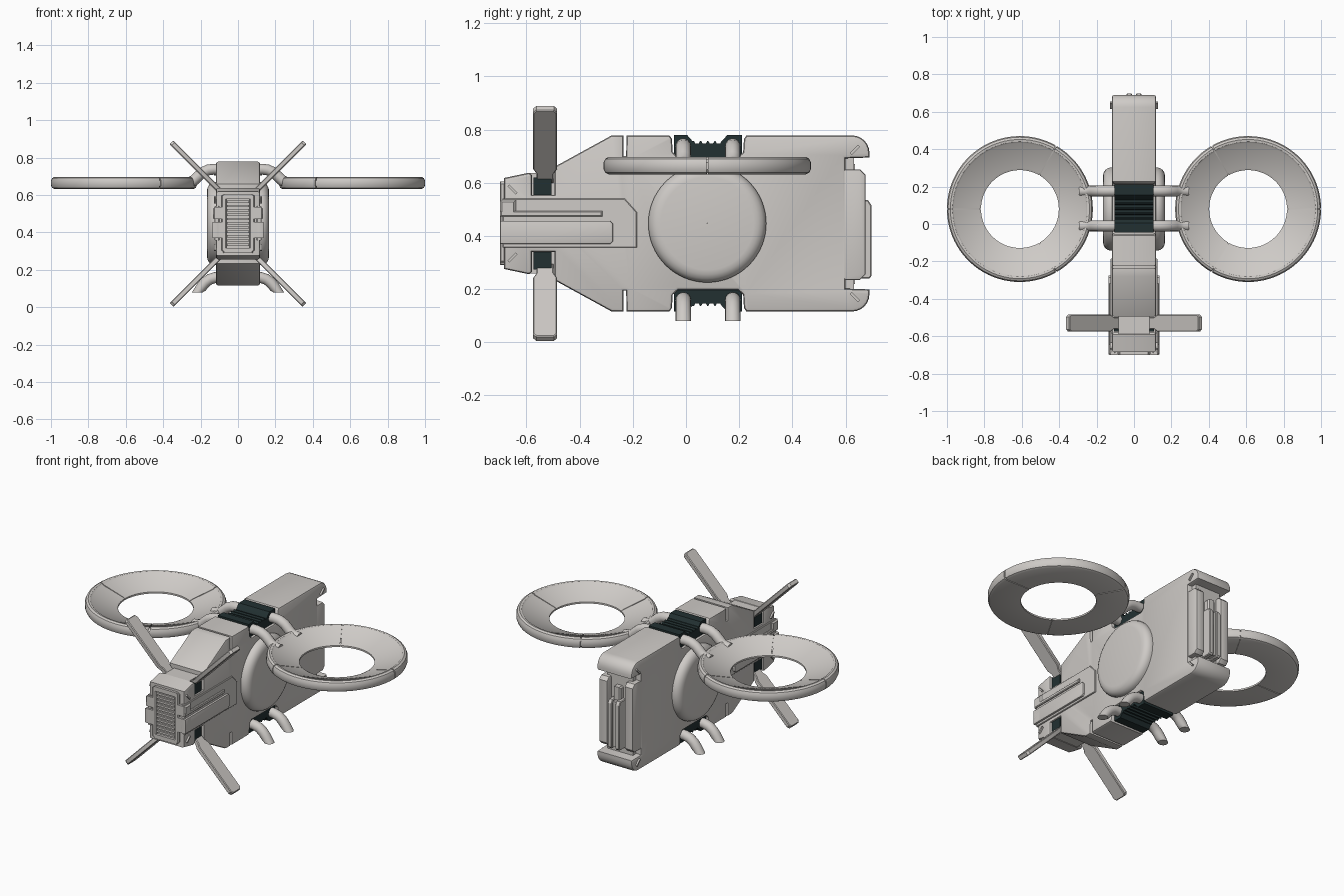
import bpy, bmesh, math
from mathutils import Matrix, Vector

if "Cube" in bpy.data.objects:
    bpy.data.objects.remove(bpy.data.objects["Cube"])

MID = 0.447          # height of the body's horizontal symmetry line


def material(name, rgb):
    m = bpy.data.materials.new(name)
    m.diffuse_color = (*rgb, 1)
    m.use_nodes = True
    m.node_tree.nodes["Principled BSDF"].inputs["Base Color"].default_value = m.diffuse_color
    return m


GREY = material("light_grey", (0.62, 0.595, 0.57))
DARK = material("dark_teal", (0.016, 0.03, 0.031))


def finish(name, bm, mat, mirror=False):
    bmesh.ops.recalc_face_normals(bm, faces=bm.faces)
    me = bpy.data.meshes.new(name)
    bm.to_mesh(me)
    bm.free()
    me.materials.append(mat)
    me.polygons.foreach_set("use_smooth", [True] * len(me.polygons))
    me.set_sharp_from_angle(angle=math.radians(32))
    ob = bpy.data.objects.new(name, me)
    bpy.context.collection.objects.link(ob)
    if mirror:
        ob.modifiers.new("mirror", 'MIRROR')
    return ob


def prism(name, pts, x0, x1, mat=GREY, bevel=0.0, mirror=False, mtx=None, seg=2):
    """Extrude a (y, z) outline from x0 to x1; bevel only the rims."""
    bm = bmesh.new()
    a = [bm.verts.new((x0, y, z)) for y, z in pts]
    b = [bm.verts.new((x1, y, z)) for y, z in pts]
    caps = [bm.faces.new(a), bm.faces.new(b[::-1])]
    n = len(pts)
    for i in range(n):
        j = (i + 1) % n
        bm.faces.new((a[i], b[i], b[j], a[j]))
    bmesh.ops.recalc_face_normals(bm, faces=bm.faces)
    if bevel:
        edges = list({e for f in caps for e in f.edges})
        bmesh.ops.bevel(bm, geom=edges, offset=bevel, segments=seg, profile=0.5,
                        affect='EDGES', clamp_overlap=False)
    if mtx:
        bm.transform(mtx)
    return finish(name, bm, mat, mirror)


def box(name, x0, x1, y0, y1, z0, z1, mat=GREY, bevel=0.0, mirror=False):
    return prism(name, [(y0, z0), (y1, z0), (y1, z1), (y0, z1)], x0, x1, mat, bevel, mirror, seg=1)


def lathe(name, prof, a0, a1, steps, mtx, closed=False):
    """Revolve a closed (r, z) profile about z, with end caps unless closed."""
    bm = bmesh.new()
    rows = []
    for k in range(steps if closed else steps + 1):
        t = a0 + (a1 - a0) * k / steps
        rows.append([bm.verts.new((r * math.cos(t), r * math.sin(t), z)) for r, z in prof])
    n = len(prof)
    for k in range(steps):
        p, q = rows[k], rows[(k + 1) % len(rows)]
        for i in range(n):
            j = (i + 1) % n
            bm.faces.new((p[i], q[i], q[j], p[j]))
    if not closed:
        bm.faces.new(rows[0])
        bm.faces.new(rows[-1][::-1])
    bm.transform(mtx)
    return finish(name, bm, GREY, True)


def tube(name, path, y, r, flat_end=False, n=16):
    """Sweep a circle along an (x, z) path at a fixed y."""
    bm = bmesh.new()
    rows = []
    for i, p in enumerate(path):
        q0, q1 = path[max(i - 1, 0)], path[min(i + 1, len(path) - 1)]
        t = Vector((q1[0] - q0[0], 0, q1[1] - q0[1])).normalized()
        nrm = Vector((-t.z, 0, t.x))
        if flat_end and i == len(path) - 1:
            nrm = Vector((1, 0, 0))
        rows.append([bm.verts.new(Vector((p[0], y, p[1])) + nrm * r * math.cos(a)
                                  + Vector((0, r * math.sin(a), 0)))
                     for a in (2 * math.pi * k / n for k in range(n))])
    for p, q in zip(rows, rows[1:]):
        for k in range(n):
            bm.faces.new((p[k], p[(k + 1) % n], q[(k + 1) % n], q[k]))
    bm.faces.new(rows[0])
    bm.faces.new(rows[-1])
    return finish(name, bm, GREY, True)


def flip(pts):
    return [(y, 2 * MID - z) for y, z in pts]


# main body: upper outline from nose to tail, mirrored for the underside
corner = [(0.625 + 0.065 * math.sin(a), 0.713 + 0.065 * math.cos(a))
          for a in (math.pi / 2 * k / 6 for k in range(7))]
upper = [(-0.685, 0.618), (-0.59, 0.638), (-0.58, 0.63), (-0.58, 0.555), (-0.495, 0.555),
         (-0.495, 0.66), (-0.28, 0.778), (-0.236, 0.778), (-0.235, 0.70), (-0.225, 0.70),
         (-0.224, 0.778), (-0.062, 0.778), (-0.053, 0.765), (-0.05, 0.715), (-0.03, 0.697),
         (0.195, 0.697), (0.215, 0.715), (0.218, 0.765), (0.227, 0.778)]
upper += corner + [(0.69, 0.695), (0.60, 0.692)]
prism("body", upper + flip(upper)[::-1], -0.118, 0.118, bevel=0.012)

# round side hubs
hub = [(0.001, 0.10), (0.222, 0.10), (0.222, 0.128), (0.217, 0.143), (0.207, 0.155),
       (0.192, 0.163), (0.175, 0.166), (0.001, 0.166)]
lathe("side_hub", hub, 0, 2 * math.pi, 64,
      Matrix.Translation((0, 0.08, MID)) @ Matrix.Rotation(math.pi / 2, 4, 'Y'), True)

# dark ribbed bands set in the top and bottom notches
band = [(-0.045, 0.66), (-0.045, 0.779), (0.005, 0.779), (0.024, 0.757)]
for i in range(4):
    y = 0.03 + 0.027 * i
    band += [(y, 0.757), (y + 0.005, 0.748), (y + 0.018, 0.748), (y + 0.023, 0.757)]
band += [(0.155, 0.779), (0.21, 0.779), (0.21, 0.66)]
prism("top_band", band, -0.103, 0.103, DARK)
prism("bottom_band", flip(band), -0.103, 0.103, DARK)

# arms to the rotor rings, and landing legs
arm = [(0.08, 0.737), (0.13, 0.738), (0.16, 0.734), (0.19, 0.72), (0.215, 0.698),
       (0.235, 0.678), (0.26, 0.668), (0.29, 0.664)]
leg = [(0.08, 0.16), (0.12, 0.159), (0.15, 0.15), (0.175, 0.132), (0.195, 0.108), (0.217, 0.08)]
for tag, y in (("front", -0.01), ("rear", 0.176)):
    tube(tag + "_arm", arm, y, 0.029)
    tube(tag + "_leg", leg, y, 0.029, True)

# rotor rings in three segments with thin seams over a slightly smaller core
ring = [(0.208, 0.632), (0.372, 0.632), (0.384, 0.638), (0.39, 0.652), (0.39, 0.676),
        (0.384, 0.69), (0.372, 0.697), (0.36, 0.695), (0.352, 0.687), (0.22, 0.648), (0.208, 0.642)]
core = [(0.213, 0.636), (0.37, 0.636), (0.384, 0.65), (0.384, 0.676), (0.368, 0.69),
        (0.353, 0.682), (0.22, 0.642)]
place = Matrix.Translation((0.61, 0.08, 0))
lathe("rotor_ring_core", core, 0, 2 * math.pi, 84, place, True)
for k in range(3):
    a = 2 * math.pi / 3 * k
    lathe("rotor_ring_segment", ring, a + 0.009, a + 2 * math.pi / 3 - 0.009, 28, place)

# fins, with dark mounts and the neck block between them
fin = [(-0.562, 0.0), (-0.498, 0.0), (-0.498, 0.05), (-0.485, 0.075), (-0.485, 0.376),
       (-0.497, 0.39), (-0.563, 0.39), (-0.575, 0.376), (-0.575, 0.075), (-0.562, 0.05)]
for tag, z, ang in (("upper", 0.606, 45), ("lower", 2 * MID - 0.606, 135)):
    prism(tag + "_fin", fin, -0.014, 0.014, bevel=0.004, mirror=True, seg=1,
          mtx=Matrix.Translation((0.08, 0, z)) @ Matrix.Rotation(math.radians(ang), 4, 'Y'))
box("upper_fin_mount", -0.108, 0.108, -0.574, -0.505, 0.54, 0.62, DARK)
box("lower_fin_mount", -0.108, 0.108, -0.574, -0.505, 0.274, 0.354, DARK)
box("neck_block", -0.083, 0.083, -0.59, -0.48, 0.258, 0.636)

# side plates with raised strip and box
plate = [(-0.69, 0.356), (-0.185, 0.356), (-0.185, 0.49), (-0.23, 0.54), (-0.69, 0.54)]
prism("side_plate", plate, 0.10, 0.125, bevel=0.003, mirror=True, seg=1)
box("side_strip", 0.11, 0.134, -0.698, -0.315, 0.473, 0.494, bevel=0.004, mirror=True)
pod = [(-0.70, 0.37), (-0.285, 0.37), (-0.275, 0.38), (-0.275, 0.447), (-0.285, 0.457), (-0.70, 0.457)]
prism("side_pod", pod, 0.10, 0.137, bevel=0.005, mirror=True)

# face: frame, cheeks and slatted grille
box("face_frame_side", 0.062, 0.088, -0.70, -0.66, 0.30, 0.60, bevel=0.005, mirror=True)
box("face_frame_top", -0.08, 0.08, -0.70, -0.66, 0.578, 0.605, bevel=0.005)
box("face_frame_bottom", -0.08, 0.08, -0.70, -0.66, 0.29, 0.316, bevel=0.005)
box("cheek", 0.075, 0.137, -0.70, -0.64, 0.37, 0.457, bevel=0.008, mirror=True)
box("upper_cheek", 0.075, 0.134, -0.70, -0.64, 0.473, 0.535, bevel=0.008, mirror=True)
for i in range(11):
    z = 0.328 + i * 0.023
    box("grille_slat", -0.06, 0.06, -0.696, -0.68, z, z + 0.012)

# tail: side bars, recessed back panel and centre column
bar = [(0.59, 0.235), (0.655, 0.235), (0.675, 0.255), (0.675, 0.63), (0.655, 0.65), (0.59, 0.65)]
prism("tail_side_bar", bar, 0.058, 0.114, bevel=0.007, mirror=True)
box("tail_panel", -0.07, 0.07, 0.59, 0.635, 0.22, 0.67)
box("tail_notch_block", -0.085, 0.085, 0.59, 0.632, 0.19, 0.70)
col = [(0.62, 0.24), (0.69, 0.24), (0.698, 0.25), (0.698, 0.515), (0.685, 0.535), (0.62, 0.535)]
prism("tail_column", col, 0.012, 0.04, bevel=0.004, mirror=True, seg=1)
box("tail_column_core", -0.02, 0.02, 0.62, 0.685, 0.25, 0.525)
box("tail_column_tip", -0.024, 0.024, 0.62, 0.668, 0.53, 0.61, bevel=0.008)

# small diagonal ribs on the four body corners
for y, z, ang in ((0.635, 0.724, -45), (0.635, 0.17, 45), (-0.653, 0.575, 45), (-0.653, 0.319, -45)):
    rib = [(-0.005, -0.022), (0.005, -0.022), (0.005, 0.022), (-0.005, 0.022)]
    prism("corner_rib", rib, 0.11, 0.128, mirror=True,
          mtx=Matrix.Translation((0, y, z)) @ Matrix.Rotation(math.radians(ang), 4, 'X'))
